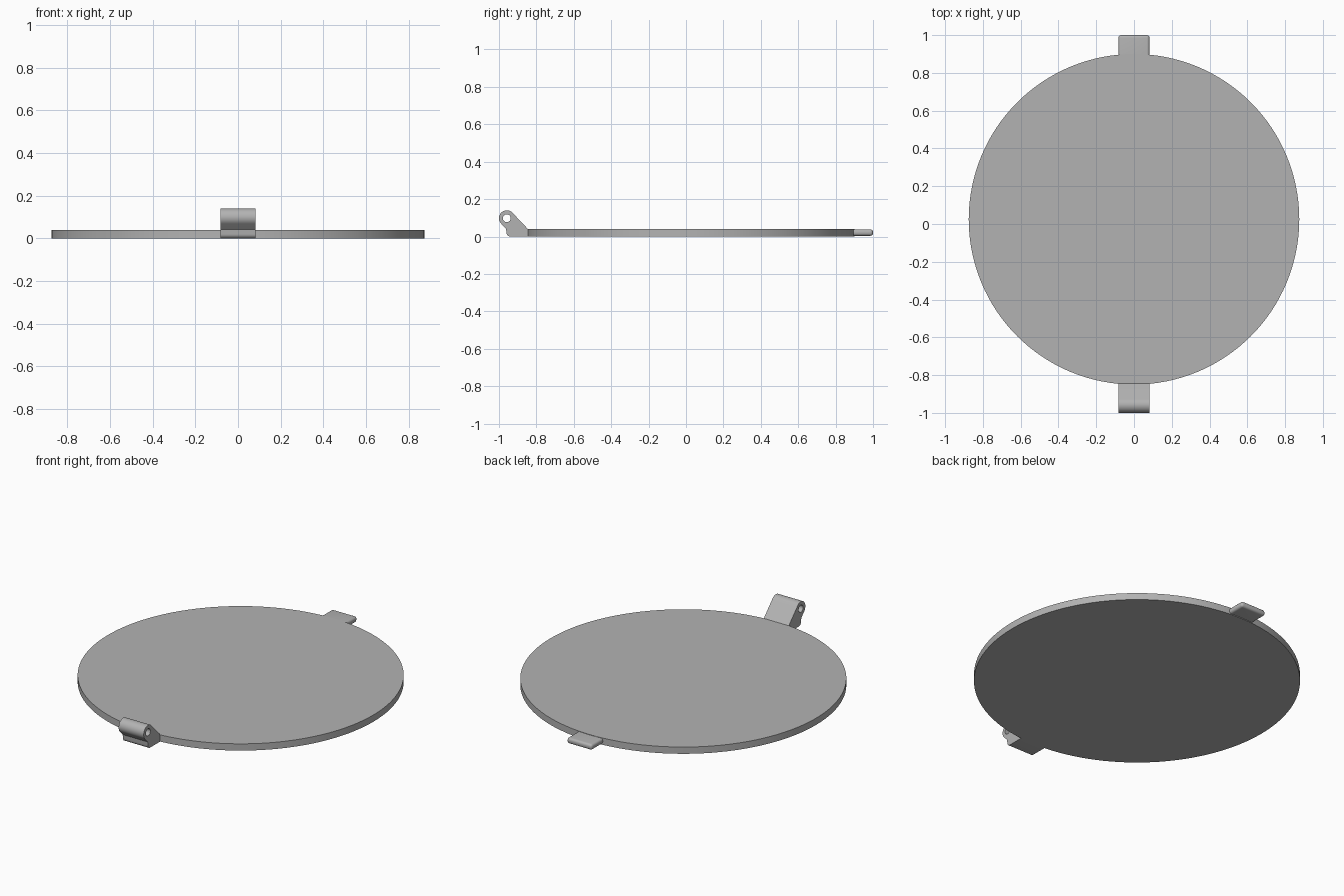
import bpy, bmesh, math

cube = bpy.data.objects.get("Cube")
if cube:
    bpy.data.objects.remove(cube, do_unlink=True)

THICK = 0.04
RADIUS = 0.875
CENTRE_Y = 0.025
HALF_W = 0.082

grey = bpy.data.materials.new("plain_grey")
grey.use_nodes = True
colour = (0.45, 0.45, 0.45, 1)
grey.diffuse_color = colour
grey.node_tree.nodes["Principled BSDF"].inputs["Base Color"].default_value = colour


def finish(obj, angle=35):
    """Apply the material and smooth shading with sharp edges kept."""
    obj.data.materials.clear()
    obj.data.materials.append(grey)
    bpy.ops.object.select_all(action="DESELECT")
    obj.select_set(True)
    bpy.context.view_layer.objects.active = obj
    bpy.ops.object.shade_smooth_by_angle(angle=math.radians(angle))


def arc(cy, cz, r, start, end, steps):
    """Points on an arc in the side plane, angles in degrees."""
    angles = [math.radians(start + (end - start) * i / steps) for i in range(steps + 1)]
    return [(cy + r * math.cos(a), cz + r * math.sin(a)) for a in angles]


# Round lid plate
bpy.ops.mesh.primitive_cylinder_add(vertices=128, radius=RADIUS, depth=THICK,
                                    location=(0, CENTRE_Y, THICK / 2))
plate = bpy.context.object
plate.name = "lid_plate"
finish(plate)

# Thumb tab at the back, rounded on its free edges
bpy.ops.mesh.primitive_cube_add(size=1)
tab = bpy.context.object
tab.name = "thumb_tab"
bm = bmesh.new()
bm.from_mesh(tab.data)
inner, outer, low, high = 0.88, 1.0, 0.004, 0.038
for v in bm.verts:
    v.co = (math.copysign(HALF_W, v.co.x),
            outer if v.co.y > 0 else inner,
            high if v.co.z > 0 else low)
free = [e for e in bm.edges if any(v.co.y > 0.95 for v in e.verts)]
bmesh.ops.bevel(bm, geom=free, offset=0.014, offset_type="OFFSET",
                segments=5, profile=0.5, affect="EDGES", clamp_overlap=True)
bm.to_mesh(tab.data)
bm.free()
finish(tab)

# Hinge at the front: side profile with a pin hole, extruded across x
KNUCKLE = (-0.958, 0.098)
ROOT = -0.845
outline = arc(*KNUCKLE, 0.042, 45, 225, 24)
outline += [(-0.962, 0.042)]
outline += arc(-0.94, 0.02, 0.02, 180, 270, 6)
outline += [(ROOT, 0), (ROOT, THICK)]
hole = arc(*KNUCKLE, 0.021, 360, 15, 23)

curve = bpy.data.curves.new("hinge", "CURVE")
curve.dimensions = "2D"
curve.fill_mode = "BOTH"
curve.extrude = HALF_W
for points in (outline, hole):
    spline = curve.splines.new("POLY")
    spline.points.add(len(points) - 1)
    for p, (y, z) in zip(spline.points, points):
        p.co = (y, z, 0, 1)
    spline.use_cyclic_u = True
hinge = bpy.data.objects.new("hinge", curve)
bpy.context.collection.objects.link(hinge)
# Profile axes (y, z) become world y and z, extrusion becomes x
hinge.rotation_euler = (math.pi / 2, 0, math.pi / 2)
bpy.ops.object.select_all(action="DESELECT")
hinge.select_set(True)
bpy.context.view_layer.objects.active = hinge
bpy.ops.object.convert(target="MESH")
hinge = bpy.context.object
bm = bmesh.new()
bm.from_mesh(hinge.data)
bmesh.ops.remove_doubles(bm, verts=bm.verts, dist=0.0001)
bmesh.ops.recalc_face_normals(bm, faces=bm.faces)
bm.to_mesh(hinge.data)
bm.free()
finish(hinge)
